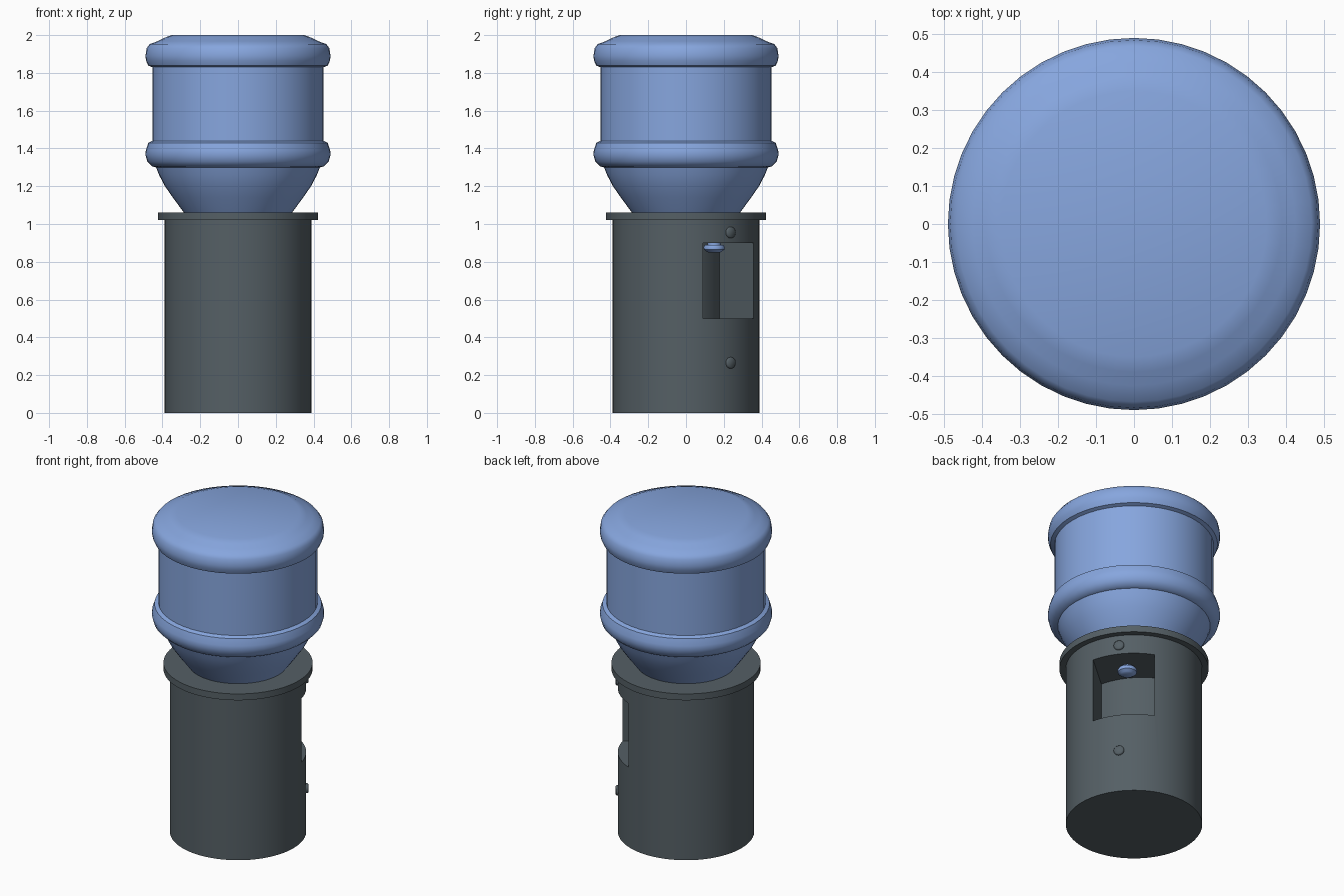
import bpy, bmesh, math
from mathutils import Matrix, Vector

if "Cube" in bpy.data.objects:
    bpy.data.objects.remove(bpy.data.objects["Cube"])

ANG = math.radians(40.4)          # direction the dispenser niche faces
R = 0.388                         # cabinet radius


def material(name, rgb):
    m = bpy.data.materials.new(name)
    m.diffuse_color = (*rgb, 1.0)
    m.use_nodes = True
    m.node_tree.nodes["Principled BSDF"].inputs["Base Color"].default_value = m.diffuse_color
    return m


GREY = material("dark_grey", (0.09, 0.115, 0.13))
BLUE = material("bottle_blue", (0.24, 0.38, 0.73))


def finish(name, bm, mat, matrix=None):
    bmesh.ops.remove_doubles(bm, verts=bm.verts[:], dist=1e-5)
    bmesh.ops.recalc_face_normals(bm, faces=bm.faces[:])
    me = bpy.data.meshes.new(name)
    bm.to_mesh(me)
    bm.free()
    me.materials.append(mat)
    if matrix is not None:
        me.transform(matrix)
    ob = bpy.data.objects.new(name, me)
    bpy.context.collection.objects.link(ob)
    return ob


def smooth(ob, deg=30):
    bpy.ops.object.select_all(action='DESELECT')
    ob.select_set(True)
    bpy.context.view_layer.objects.active = ob
    bpy.ops.object.shade_smooth_by_angle(angle=math.radians(deg))


def lathe(name, profile, mat, segs=48, matrix=None):
    """Revolve (radius, z) points around z; open ends are capped."""
    bm = bmesh.new()
    rings = []
    for r, z in profile:
        rings.append([bm.verts.new((r * math.cos(2 * math.pi * i / segs),
                                    r * math.sin(2 * math.pi * i / segs), z))
                      for i in range(segs)])
    for a, b in zip(rings, rings[1:]):
        for i in range(segs):
            j = (i + 1) % segs
            bm.faces.new((a[i], a[j], b[j], b[i]))
    bm.faces.new(rings[0][::-1])
    bm.faces.new(rings[-1])
    return finish(name, bm, mat, matrix)


# Cabinet with top flange
cabinet = lathe("cabinet", [(R, 0), (R, 1.02), (0.424, 1.02), (0.424, 1.06)], GREY, 64)

# Niche cutter: the outer wall patch pushed inwards
bm = bmesh.new()
half, depth, n = 0.177, 0.28, 12
outline = [(0.6, half), (0.6, -half)]
for i in range(n + 1):
    t = -half + 2 * half * i / n
    outline.append((math.sqrt(R * R - t * t) - depth, t))
base = bm.faces.new([bm.verts.new((x, y, 0.5)) for x, y in outline])
ext = bmesh.ops.extrude_face_region(bm, geom=[base])
bmesh.ops.translate(bm, vec=(0, 0, 0.4),
                    verts=[v for v in ext["geom"] if isinstance(v, bmesh.types.BMVert)])
cutter = finish("niche_cutter", bm, GREY, Matrix.Rotation(ANG, 4, 'Z'))
cutter.hide_render = True

mod = cabinet.modifiers.new("niche", 'BOOLEAN')
mod.operation = 'DIFFERENCE'
mod.solver = 'EXACT'
mod.object = cutter
bpy.context.view_layer.objects.active = cabinet
bpy.ops.object.modifier_apply(modifier=mod.name)
bpy.data.objects.remove(cutter)
smooth(cabinet)

# Water bottle with two bulging rings
bottle = lathe("water_bottle", [
    (0.27, 1.04), (0.286, 1.06), (0.345, 1.14), (0.39, 1.205), (0.418, 1.26), (0.434, 1.30),
    (0.455, 1.305), (0.48, 1.33), (0.49, 1.365), (0.488, 1.39), (0.475, 1.43), (0.453, 1.44),
    (0.453, 1.83), (0.475, 1.838), (0.487, 1.865), (0.49, 1.89), (0.484, 1.93), (0.468, 1.952),
    (0.425, 1.968), (0.39, 1.986), (0.35, 2.0)], BLUE)
smooth(bottle, 40)

# Tap hanging from the niche ceiling
tap_pos = Matrix.Translation((0.23 * math.cos(ANG), 0.23 * math.sin(ANG), 0))
smooth(lathe("tap", [(0.035, 0.905), (0.035, 0.89), (0.05, 0.888), (0.056, 0.877), (0.054, 0.864),
                     (0.038, 0.853), (0.03, 0.848)], BLUE, 24, tap_pos), 40)

# Round buttons above and below the niche
for name, z in (("upper_button", 0.955), ("lower_button", 0.265)):
    a = math.radians(37.3)
    m = (Matrix.Translation((R * math.cos(a), R * math.sin(a), z))
         @ Vector((math.cos(a), math.sin(a), 0)).to_track_quat('Z', 'Y').to_matrix().to_4x4())
    smooth(lathe(name, [(0.03, -0.02), (0.03, 0.006), (0.024, 0.012)], GREY, 20, m), 50)
